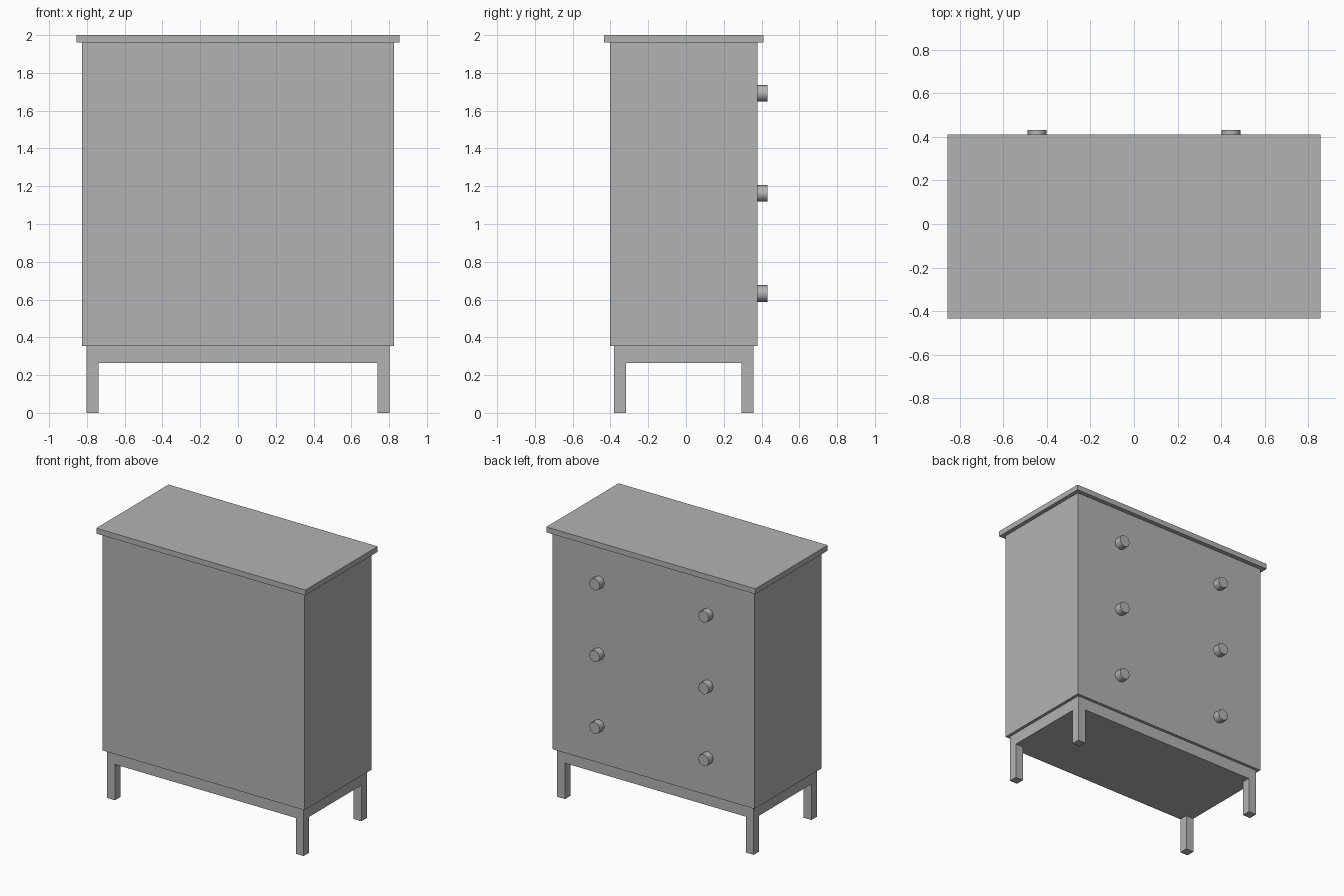
import bpy
import math

if "Cube" in bpy.data.objects:
    bpy.data.objects.remove(bpy.data.objects["Cube"], do_unlink=True)

grey = bpy.data.materials.new("plain grey")
grey.use_nodes = True
grey.diffuse_color = (0.45, 0.45, 0.45, 1)
grey.node_tree.nodes["Principled BSDF"].inputs["Base Color"].default_value = (0.45, 0.45, 0.45, 1)

Y_MID = -0.012  # cabinet sits slightly forward of centre because of the knobs


def box(name, size, centre):
    bpy.ops.mesh.primitive_cube_add(size=1, location=centre)
    obj = bpy.context.object
    obj.name = name
    obj.scale = size
    bpy.ops.object.transform_apply(location=False, rotation=False, scale=True)
    obj.data.materials.append(grey)


def slab(name, width, depth, bottom, top):
    box(name, (width, depth, top - bottom), (0, Y_MID, (bottom + top) / 2))


# Cabinet, overhanging top and inset plinth
slab("top_board", 1.71, 0.844, 1.96, 2.0)
slab("cabinet_body", 1.65, 0.78, 0.353, 1.96)
slab("base_plinth", 1.606, 0.738, 0.265, 0.353)

# Square legs flush with the plinth corners
LEG = 0.064
for x_side, x_name in ((1, "left"), (-1, "right")):
    for y_side, y_name in ((1, "back"), (-1, "front")):
        box(f"{y_name}_{x_name}_leg", (LEG, LEG, 0.265),
            (x_side * (0.803 - LEG / 2), Y_MID + y_side * (0.369 - LEG / 2), 0.1325))

# Round drawer knobs, two per drawer
for row, z in zip(("lower", "middle", "upper"), (0.632, 1.162, 1.692)):
    for side, name in ((1, "left"), (-1, "right")):
        bpy.ops.mesh.primitive_cylinder_add(
            vertices=8, radius=0.044, depth=0.056,
            location=(side * 0.445, 0.404, z), rotation=(math.pi / 2, 0, 0))
        knob = bpy.context.object
        knob.name = f"{row}_{name}_knob"
        knob.data.materials.append(grey)
        bpy.ops.object.shade_smooth_by_angle(angle=math.radians(50))
